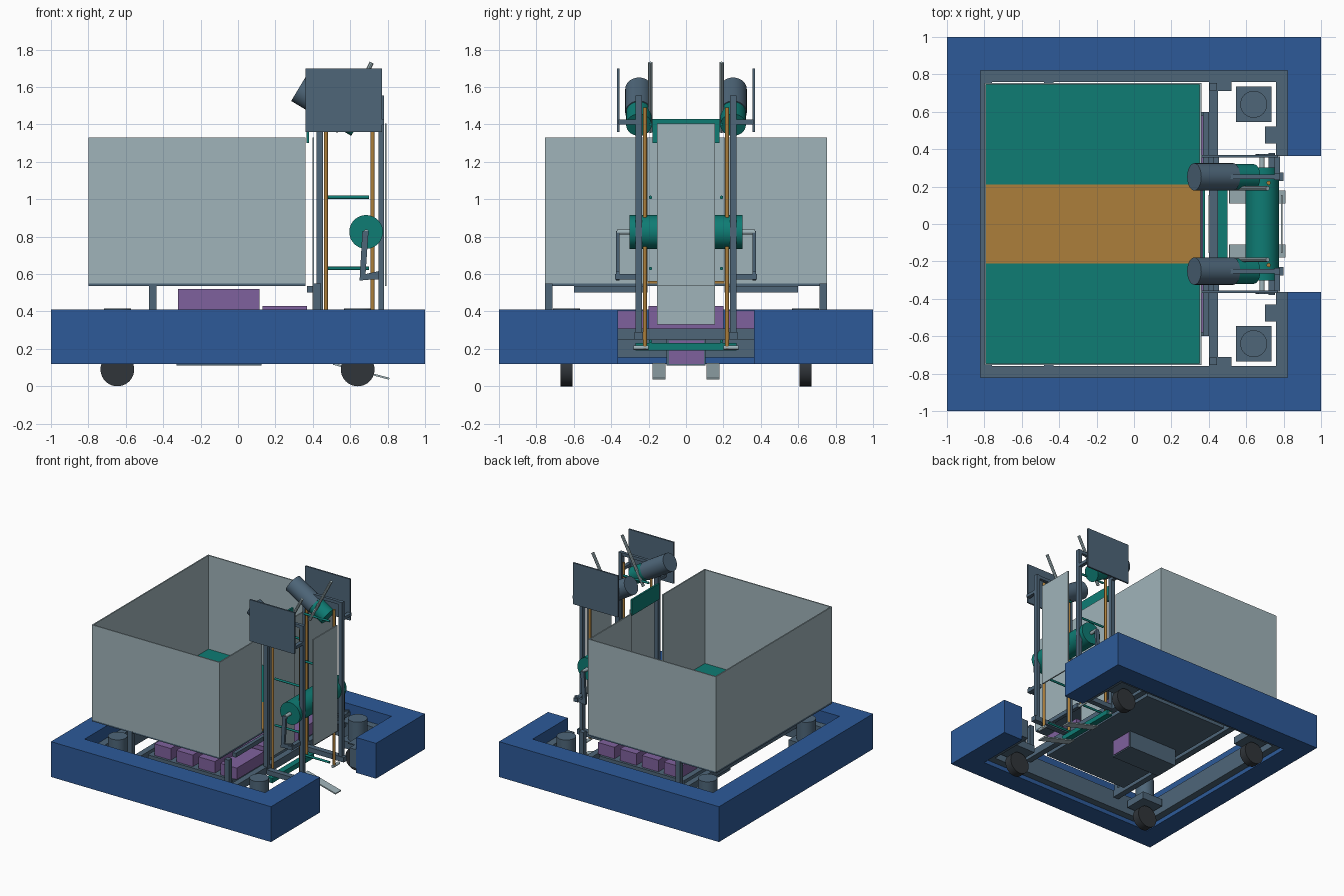
import bpy
import bmesh
from math import radians
from mathutils import Vector

if "Cube" in bpy.data.objects:
    bpy.data.objects.remove(bpy.data.objects["Cube"], do_unlink=True)


def material(name, r, g, b):
    rgba = [(c / 255 / 12.92 if c < 11 else ((c / 255 + 0.055) / 1.055) ** 2.4) for c in (r, g, b)] + [1]
    m = bpy.data.materials.new(name)
    m.use_nodes = True
    m.diffuse_color = rgba
    m.node_tree.nodes["Principled BSDF"].inputs["Base Color"].default_value = rgba
    return m


blue = material("blue", 45, 90, 153)
slate = material("slate", 78, 102, 121)
teal = material("teal", 14, 124, 116)
orange = material("orange", 172, 127, 59)
purple = material("purple", 127, 97, 157)
pale = material("pale grey", 160, 180, 186)
rubber = material("rubber", 48, 53, 58)


def finish(name, bm, mat, smooth=False):
    mesh = bpy.data.meshes.new(name)
    bmesh.ops.recalc_face_normals(bm, faces=bm.faces[:])
    bm.to_mesh(mesh)
    bm.free()
    mesh.materials.append(mat)
    ob = bpy.data.objects.new(name, mesh)
    bpy.context.collection.objects.link(ob)
    if smooth:
        bpy.ops.object.select_all(action="DESELECT")
        ob.select_set(True)
        bpy.context.view_layer.objects.active = ob
        bpy.ops.object.shade_smooth_by_angle(angle=radians(35))
    return ob


def box(name, xs, ys, zs, mat):
    """Box given by its extents along each axis."""
    bm = bmesh.new()
    bmesh.ops.create_cube(bm, size=1)
    for v in bm.verts:
        v.co = [(a + b) / 2 + c * (b - a) for c, (a, b) in zip(v.co, (xs, ys, zs))]
    return finish(name, bm, mat)


def pair(name, xs, ys, zs, mat):
    """Box and its mirror image across y."""
    for side, tag in ((1, "back"), (-1, "front")):
        box(f"{tag}_{name}", xs, sorted(side * y for y in ys), zs, mat)


def rod(name, start, end, radius, mat, sides=32):
    start, end = Vector(start), Vector(end)
    axis = end - start
    bm = bmesh.new()
    bmesh.ops.create_cone(bm, cap_ends=True, segments=sides, radius1=radius, radius2=radius, depth=axis.length)
    bm.transform(axis.to_track_quat("Z", "Y").to_matrix().to_4x4())
    bmesh.ops.translate(bm, verts=bm.verts, vec=(start + end) / 2)
    return finish(name, bm, mat, sides > 8)


def prism(name, points, low, high, mat, axis="z"):
    """Extruded outline, drawn in xy (axis z) or xz (axis y)."""
    place = (lambda u, v, w: (u, v, w)) if axis == "z" else (lambda u, v, w: (u, w, v))
    bm = bmesh.new()
    face = bm.faces.new([bm.verts.new(place(u, v, low)) for u, v in points])
    new = bmesh.ops.extrude_face_region(bm, geom=[face])["geom"]
    bmesh.ops.translate(bm, verts=[g for g in new if isinstance(g, bmesh.types.BMVert)],
                        vec=place(0, 0, high - low))
    return finish(name, bm, mat)


def c_shape(outer, inner, gap):
    half = [(outer, gap), (outer, outer), (-outer, outer), (-outer, -outer), (outer, -outer), (outer, -gap)]
    return half + [(u / outer * inner, v if abs(v) == gap else v / outer * inner) for u, v in reversed(half)]


# Bumper and chassis
prism("bumper", c_shape(1, 0.82, 0.363), 0.12, 0.41, blue)
prism("chassis_frame", c_shape(0.82, 0.76, 0.363), 0.155, 0.31, slate)
box("base_plate", (-0.4, 0.37), (-0.6, 0.6), (0.25, 0.31), slate)
for x in (-0.455, 0.425):
    box("cross_rail", (x - 0.025, x + 0.025), (-0.76, 0.76), (0.25, 0.31), slate)
    pair("box_post", (x - 0.02, x + 0.02), (0.715, 0.755), (0.31, 0.55), slate)
pair("rail_bracket", (0.45, 0.52), (0.71, 0.76), (0.3, 0.31), slate)
pair("gap_bracket", (0.7, 0.76), (0.43, 0.52), (0.3, 0.31), slate)
pair("mast_rail", (0.42, 0.8), (0.23, 0.275), (0.25, 0.29), slate)
box("lower_beam", (0.45, 0.5), (-0.27, 0.27), (0.19, 0.23), teal)

# Wheels with their steering motors
for x in (-0.645, 0.64):
    for y in (-0.64, 0.64):
        rod("wheel", (x, y - 0.032, 0.09), (x, y + 0.032, 0.09), 0.09, rubber, 40)
        box("wheel_mount", (x - 0.095, x + 0.095), (y - 0.095, y + 0.095), (0.19, 0.25), slate)
        rod("steering_motor", (x, y, 0.25), (x, y, 0.415), 0.072, slate)

# Electronics
box("battery_case", (-0.33, 0.125), (-0.105, 0.105), (0.11, 0.25), slate)
box("battery", (0.12, 0.13), (-0.09, 0.095), (0.12, 0.245), purple)
box("main_computer", (-0.32, 0.115), (-0.15, 0.15), (0.31, 0.52), purple)
box("power_unit", (0.13, 0.37), (-0.2, 0.2), (0.31, 0.43), purple)
for i in range(4):
    x = -0.28 + 0.2 * i
    pair("controller", (x - 0.075, x + 0.075), (0.22, 0.58), (0.31, 0.405), purple)

# Open container
box("container_base", (-0.8, 0.36), (-0.75, 0.75), (0.535, 0.55), slate)
pair("side_floor", (-0.79, 0.355), (0.21, 0.745), (0.55, 0.56), teal)
box("conveyor_floor", (-0.79, 0.355), (-0.21, 0.21), (0.55, 0.562), orange)
pair("container_side", (-0.8, 0.36), (0.745, 0.755), (0.55, 1.33), pale)
box("container_rear", (-0.8, -0.79), (-0.745, 0.745), (0.55, 1.33), pale)
pair("container_gate_wall", (0.35, 0.36), (0.205, 0.745), (0.55, 1.33), pale)
pair("gate_runner", (0.37, 0.4), (0.205, 0.6), (0.5, 0.535), slate)
box("inner_door", (0.397, 0.405), (-0.155, 0.155), (0.33, 1.33), pale)
box("door_header", (0.365, 0.38), (-0.18, 0.18), (1.3, 1.43), teal)

# Lift masts
for x0, x1 in ((0.42, 0.455), (0.75, 0.78)):
    pair("mast_post", (x0, x1), (0.235, 0.27), (0.27, 1.555), slate)
pair("mast_top", (0.42, 0.78), (0.24, 0.265), (1.53, 1.555), slate)
pair("side_shield", (0.362, 0.77), (0.355, 0.368), (1.36, 1.7), slate)
for x in (0.44, 0.765):
    pair("shield_bracket", (x - 0.015, x + 0.015), (0.26, 0.36), (1.4, 1.425), slate)
box("outer_door", (0.785, 0.795), (-0.155, 0.155), (0.535, 1.405), pale)

crank = [(0.665, 0.83), (0.698, 0.83), (0.682, 0.6), (0.75, 0.615), (0.755, 0.575), (0.65, 0.565)]
fork = [(0.51, 0.125), (0.81, 0.045), (0.808, 0.035), (0.508, 0.115)]
for s in (-1, 1):
    for x in (0.47, 0.72):
        rod("lead_screw", (x, s * 0.22, 0.2), (x, s * 0.22, 1.49), 0.011, orange, 16)
        rod("screw_bearing", (x, s * 0.2, 0.207), (x, s * 0.28, 0.207), 0.012, pale, 16)
    for z in (0.24, 0.63, 1.01, 1.4):
        rod("guide_bar", (0.47, s * 0.19, z), (0.7, s * 0.19, z), 0.009, teal, 16)
    # Tilted lift motor with gearbox and lever
    rod("lift_motor", (0.322, s * 0.252, 1.588), (0.53, s * 0.252, 1.463), 0.073, slate)
    rod("motor_gearbox", (0.53, s * 0.252, 1.463), (0.64, s * 0.252, 1.397), 0.068, teal)
    rod("lift_lever", (0.52, s * 0.19, 1.36), (0.715, s * 0.19, 1.73), 0.012, pale, 8)
    # Crank beside the roller, loading fork below
    prism("crank_arm", crank, s * 0.355, s * 0.375, slate, "y")
    rod("crank_axle", (0.685, s * 0.29, 0.825), (0.685, s * 0.37, 0.825), 0.014, pale, 16)
    box("crank_foot", (0.72, 0.755), sorted((s * 0.25, s * 0.38)), (0.57, 0.6), slate)
    prism("loading_fork", fork, s * 0.11, s * 0.18, pale, "y")
rod("roller", (0.685, -0.303, 0.825), (0.685, 0.303, 0.825), 0.09, teal, 48)
